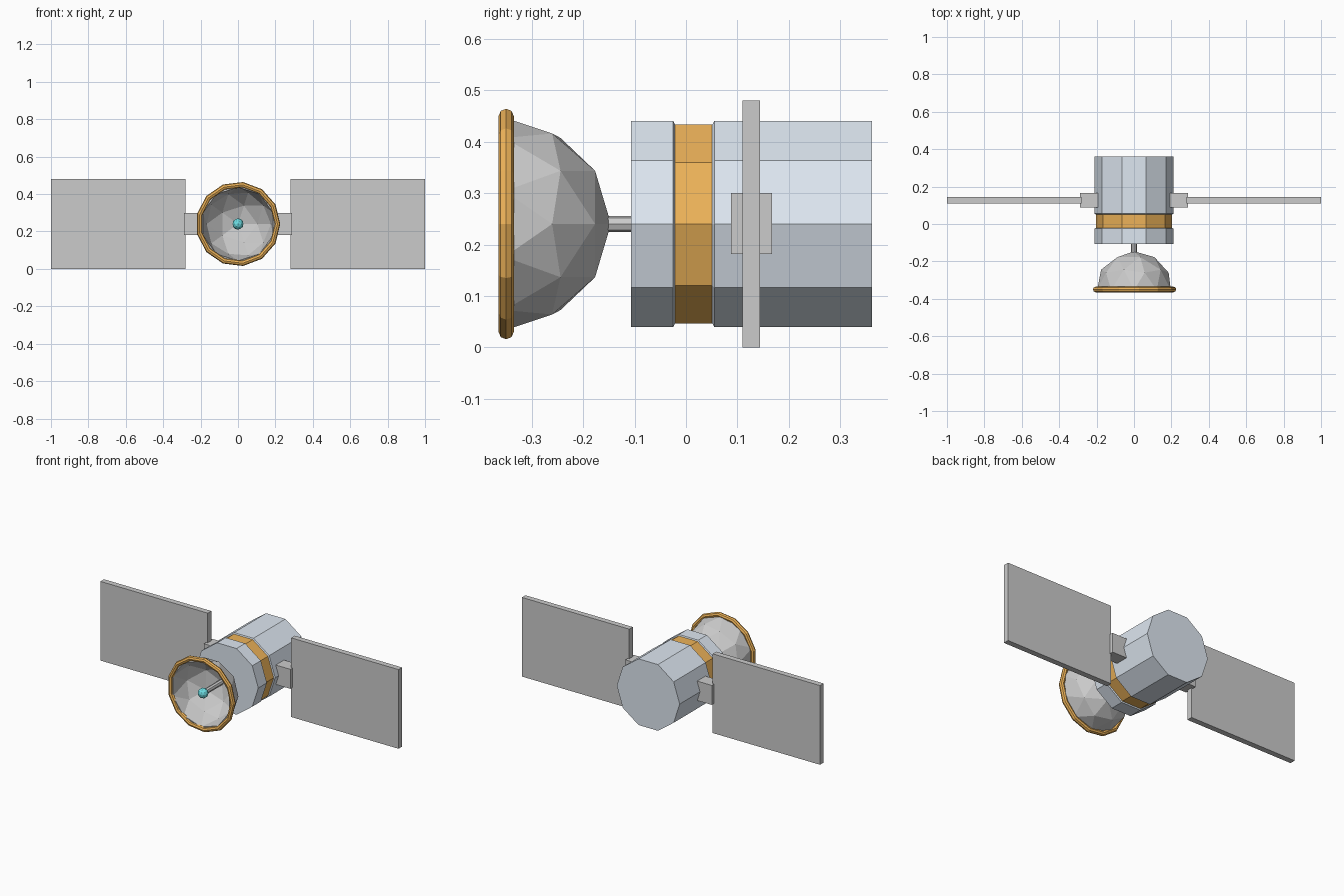
import bpy, bmesh
from math import sin, cos, pi
from mathutils import Matrix

if "Cube" in bpy.data.objects:
    bpy.data.objects.remove(bpy.data.objects["Cube"])

ZC = 0.24  # height of the main axis, which runs along y


def material(name, rgb):
    m = bpy.data.materials.new(name)
    m.diffuse_color = (*rgb, 1)
    m.use_nodes = True
    m.node_tree.nodes["Principled BSDF"].inputs["Base Color"].default_value = m.diffuse_color
    return m


HULL = material("hull_blue_grey", (0.73, 0.80, 0.88))
ORANGE = material("orange", (0.85, 0.45, 0.10))
TEAL = material("teal", (0.15, 0.72, 0.76))


def finish(bm, name, mat=None):
    bmesh.ops.recalc_face_normals(bm, faces=bm.faces[:])
    mesh = bpy.data.meshes.new(name)
    bm.to_mesh(mesh)
    bm.free()
    ob = bpy.data.objects.new(name, mesh)
    bpy.context.collection.objects.link(ob)
    if mat:
        mesh.materials.append(mat)
    return ob


def lathe(name, profile, sides, mat=None, ring=False):
    """Spin (y, radius) points round the main axis; ring closes the profile on itself."""
    bm = bmesh.new()
    rows = []
    for y, r in profile:
        rows.append([bm.verts.new((r * cos(2 * pi * i / sides), y,
                                   ZC + r * sin(2 * pi * i / sides)))
                     for i in range(sides)])
    pairs = list(zip(rows, rows[1:]))
    if ring:
        pairs.append((rows[-1], rows[0]))
    else:
        bm.faces.new(rows[0])
        bm.faces.new(rows[-1])
    for a, b in pairs:
        for i in range(sides):
            j = (i + 1) % sides
            bm.faces.new((a[i], a[j], b[j], b[i]))
    return finish(bm, name, mat)


def box(name, lo, hi):
    bm = bmesh.new()
    size = [h - l for l, h in zip(lo, hi)]
    mid = [(h + l) / 2 for l, h in zip(lo, hi)]
    bmesh.ops.create_cube(bm, size=1, matrix=Matrix.Translation(mid) @ Matrix.Diagonal((*size, 1)))
    return finish(bm, name)


# Ten-sided hull in two sections with an inset band between them
lathe("hull_front", [(-0.107, 0.211), (-0.025, 0.211), (-0.021, 0.203)], 10, HULL)
lathe("hull_rear", [(0.051, 0.203), (0.055, 0.211), (0.362, 0.211)], 10, HULL)
lathe("hull_band", [(-0.021, 0.204), (0.051, 0.204)], 10, ORANGE)

# Faceted dish: half an icosphere, opening to the front
bm = bmesh.new()
bmesh.ops.create_icosphere(bm, subdivisions=2, radius=0.207)
bmesh.ops.delete(bm, geom=[v for v in bm.verts if v.co.z < -0.01], context='VERTS')
bmesh.ops.transform(bm, verts=bm.verts[:],
                    matrix=Matrix.Translation((0, -0.353, ZC)) @ Matrix.Rotation(-pi / 2, 4, 'X'))
dish = finish(bm, "dish")
# Make the normals point to the outside before thickening inward
if sum(p.normal.y for p in dish.data.polygons) < 0:
    dish.data.flip_normals()
shell = dish.modifiers.new("shell", 'SOLIDIFY')
shell.thickness = 0.01
shell.offset = -1

# Dish rim
lathe("dish_rim", [(-0.35 + 0.015 * cos(pi * k / 4), 0.211 + 0.015 * sin(pi * k / 4))
                   for k in range(8)], 13, ORANGE, ring=True)

# Feed rod and its tip
lathe("feed_rod", [(-0.33, 0.016), (-0.10, 0.016)], 8)
bm = bmesh.new()
bmesh.ops.create_icosphere(bm, subdivisions=2, radius=0.03, matrix=Matrix.Translation((0, -0.334, ZC)))
finish(bm, "feed_tip", TEAL)

# Solar panels and their mounts, mirrored left and right
for name, lo, hi in (("mounts", (0.18, 0.088, 0.182), (0.29, 0.167, 0.30)),
                     ("solar_panels", (0.28, 0.11, 0.0), (1.0, 0.144, 0.48))):
    box(name, lo, hi).modifiers.new("mirror", 'MIRROR')
